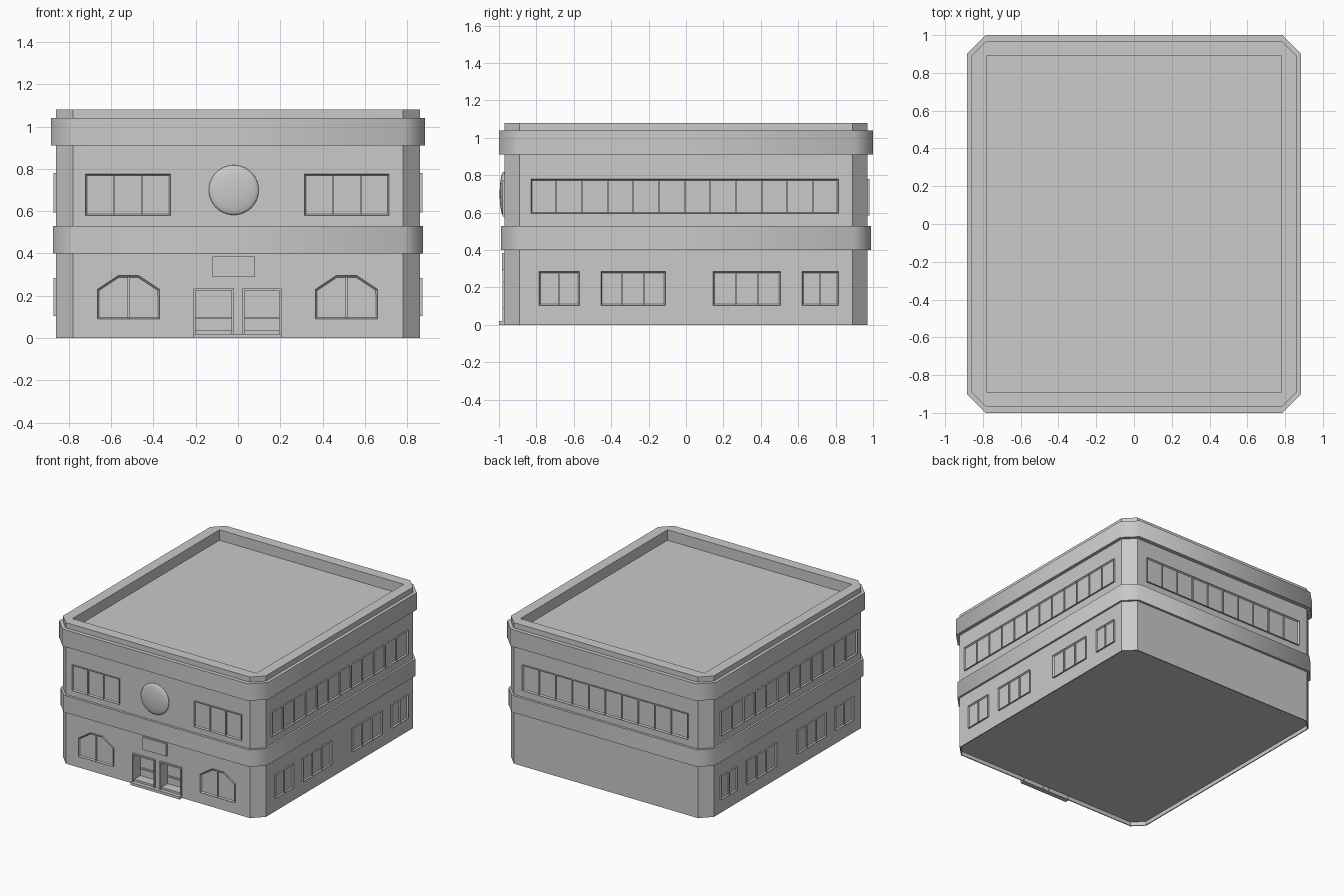
import bpy, bmesh
from math import radians, pi
from mathutils import Matrix

HX, HY = 0.86, 0.97          # wall planes of the main block
FRAME, OUT = 0.01, 0.012     # window frame width and projection

if "Cube" in bpy.data.objects:
    bpy.data.objects.remove(bpy.data.objects["Cube"], do_unlink=True)

grey = bpy.data.materials.new("plain grey")
grey.use_nodes = True
grey.diffuse_color = (0.588, 0.588, 0.588, 1)
grey.node_tree.nodes["Principled BSDF"].inputs["Base Color"].default_value = grey.diffuse_color


def finish(name, bm, smooth=None):
    bmesh.ops.recalc_face_normals(bm, faces=bm.faces)
    me = bpy.data.meshes.new(name)
    bm.to_mesh(me)
    bm.free()
    me.materials.append(grey)
    if smooth:
        me.shade_smooth()
        me.set_sharp_from_angle(angle=radians(smooth))
    ob = bpy.data.objects.new(name, me)
    bpy.context.collection.objects.link(ob)
    return ob


def prism(bm, pts, z0, z1):
    """Extrude an xy outline from z0 to z1 and return the top cap."""
    base = bm.faces.new([bm.verts.new((x, y, z0)) for x, y in pts])
    new = bmesh.ops.extrude_face_region(bm, geom=[base], use_keep_orig=True)["geom"]
    top = [g for g in new if isinstance(g, bmesh.types.BMFace)][0]
    bmesh.ops.translate(bm, verts=top.verts[:], vec=(0, 0, z1 - z0))
    bmesh.ops.recalc_face_normals(bm, faces=bm.faces)
    return top, base


def rect(x0, x1, y0, y1):
    return [(x0, y0), (x1, y0), (x1, y1), (x0, y1)]


def chamfered(hx, hy, c):
    return [(-hx + c, -hy), (hx - c, -hy), (hx, -hy + c), (hx, hy - c),
            (hx - c, hy), (-hx + c, hy), (-hx, hy - c), (-hx, -hy + c)]


def wall(side):
    """Maps (along wall, height, outward) to the chosen wall."""
    turn = {"front": 0, "right": 90, "back": 180, "left": -90}[side]
    dist = HY if side in ("front", "back") else HX
    return (Matrix.Rotation(radians(turn), 4, 'Z') @ Matrix.Translation((0, -dist, 0))
            @ Matrix.Rotation(radians(90), 4, 'X'))


def box_on(bm, u0, u1, v0, v1, w0, w1):
    prism(bm, rect(u0, u1, v0, v1), w0, w1)


def window(name, side, outline, panes):
    bm = bmesh.new()
    top, _ = prism(bm, outline, -0.005, OUT)
    bmesh.ops.inset_individual(bm, faces=[top], thickness=FRAME, depth=-0.01)
    us, vs = [p[0] for p in outline], [p[1] for p in outline]
    u0, u1 = min(us), max(us)
    for i in range(1, panes):
        u = u0 + (u1 - u0) * i / panes
        box_on(bm, u - 0.004, u + 0.004, min(vs) + 0.005, max(vs) - 0.005, 0, OUT - 0.001)
    bm.transform(wall(side))
    finish(name, bm)


# Main block with a shallow hollow underneath
bm = bmesh.new()
_, base = prism(bm, chamfered(HX, HY, 0.08), 0, 1.08)
bmesh.ops.inset_individual(bm, faces=[base], thickness=0.008, depth=0)
bmesh.ops.inset_individual(bm, faces=[base], thickness=0, depth=-0.03)
block = finish("main_block", bm)

# Cut the roof well and the two doorways
doors = [(-0.2, -0.03), (0.03, 0.195)]
cutters = []
bm = bmesh.new()
prism(bm, rect(-0.78, 0.78, -0.89, 0.89), 1.0, 1.2)
cutters.append(finish("roof_cutter", bm))
for u0, u1 in doors:
    bm = bmesh.new()
    box_on(bm, u0, u1, 0.035, 0.225, -0.075, 0.1)
    bm.transform(wall("front"))
    cutters.append(finish("door_cutter", bm))
for c in cutters:
    c.hide_render = True
    mod = block.modifiers.new("cut", 'BOOLEAN')
    mod.operation, mod.solver, mod.object = 'DIFFERENCE', 'EXACT', c
dg = bpy.context.evaluated_depsgraph_get()
cut_mesh = bpy.data.meshes.new_from_object(block.evaluated_get(dg))
block.modifiers.clear()
block.data = cut_mesh
for c in cutters:
    bpy.data.objects.remove(c, do_unlink=True)

# Projecting bands, as rings wrapped around the block
for name, hx, hy, z0, z1, c in (("middle_band", 0.875, 0.988, 0.40, 0.53, 0.09),
                                ("cornice", 0.885, 1.0, 0.91, 1.04, 0.1)):
    bm = bmesh.new()
    caps = prism(bm, chamfered(hx, hy, c), z0, z1)
    bmesh.ops.inset_individual(bm, faces=list(caps), thickness=0.045, depth=0)
    bmesh.ops.delete(bm, geom=list(caps), context='FACES_ONLY')
    finish(name, bm, 50)

# Upper windows
for tag, u0, u1 in (("right", -0.72, -0.32), ("left", 0.315, 0.715)):
    window("front_upper_window_" + tag, "front", rect(u0, u1, 0.58, 0.775), 3)
window("back_window_strip", "back", rect(-0.7, 0.7, 0.585, 0.78), 10)

# Arched ground floor windows
for tag, cx in (("right", -0.518), ("left", 0.513)):
    half = [(0.147, 0.09), (0.147, 0.23), (0.05, 0.295)]
    arch = [(cx + u, v) for u, v in half] + [(cx - u, v) for u, v in reversed(half)]
    window("arched_window_" + tag, "front", arch, 2)

# Side windows, matched on both sides
low = [(-0.785, -0.57, 2), (-0.455, -0.11, 3), (0.145, 0.505, 3), (0.62, 0.815, 2)]
for side, s in (("right", 1), ("left", -1)):
    def span(a, b):
        return min(s * a, s * b), max(s * a, s * b)
    window(side + "_window_strip", side, rect(*span(-0.83, 0.815), 0.595, 0.78), 12)
    for i, (a, b, n) in enumerate(low):
        window(f"{side}_lower_window_{i + 1}", side, rect(*span(a, b), 0.105, 0.285), n)

# Door frames, with a cross rail and lower panel set in each opening
for tag, (u0, u1) in zip(("right", "left"), doors):
    bm = bmesh.new()
    box_on(bm, u0 - 0.01, u0, 0, 0.235, -0.01, OUT)
    box_on(bm, u1, u1 + 0.01, 0, 0.235, -0.01, OUT)
    box_on(bm, u0, u1, 0.225, 0.235, -0.01, OUT)
    box_on(bm, u0, u1, 0.09, 0.1, -0.076, -0.065)
    bm.transform(wall("front"))
    finish("door_frame_" + tag, bm)

# Door step and plain sign plate
for name, dims in (("door_step", (-0.21, 0.205, 0, 0.02, -0.005, 0.03)),
                   ("sign_plate", (-0.12, 0.08, 0.29, 0.385, -0.005, 0.014))):
    bm = bmesh.new()
    box_on(bm, *dims)
    bm.transform(wall("front"))
    finish(name, bm)

# Round domed disc above the entrance
bm = bmesh.new()
bmesh.ops.create_uvsphere(bm, u_segments=40, v_segments=16, radius=0.118)
bm.transform(wall("front") @ Matrix.Translation((-0.02, 0.7, 0.005))
             @ Matrix.Diagonal((1, 1, 0.18, 1)))
finish("round_disc", bm, 60)
